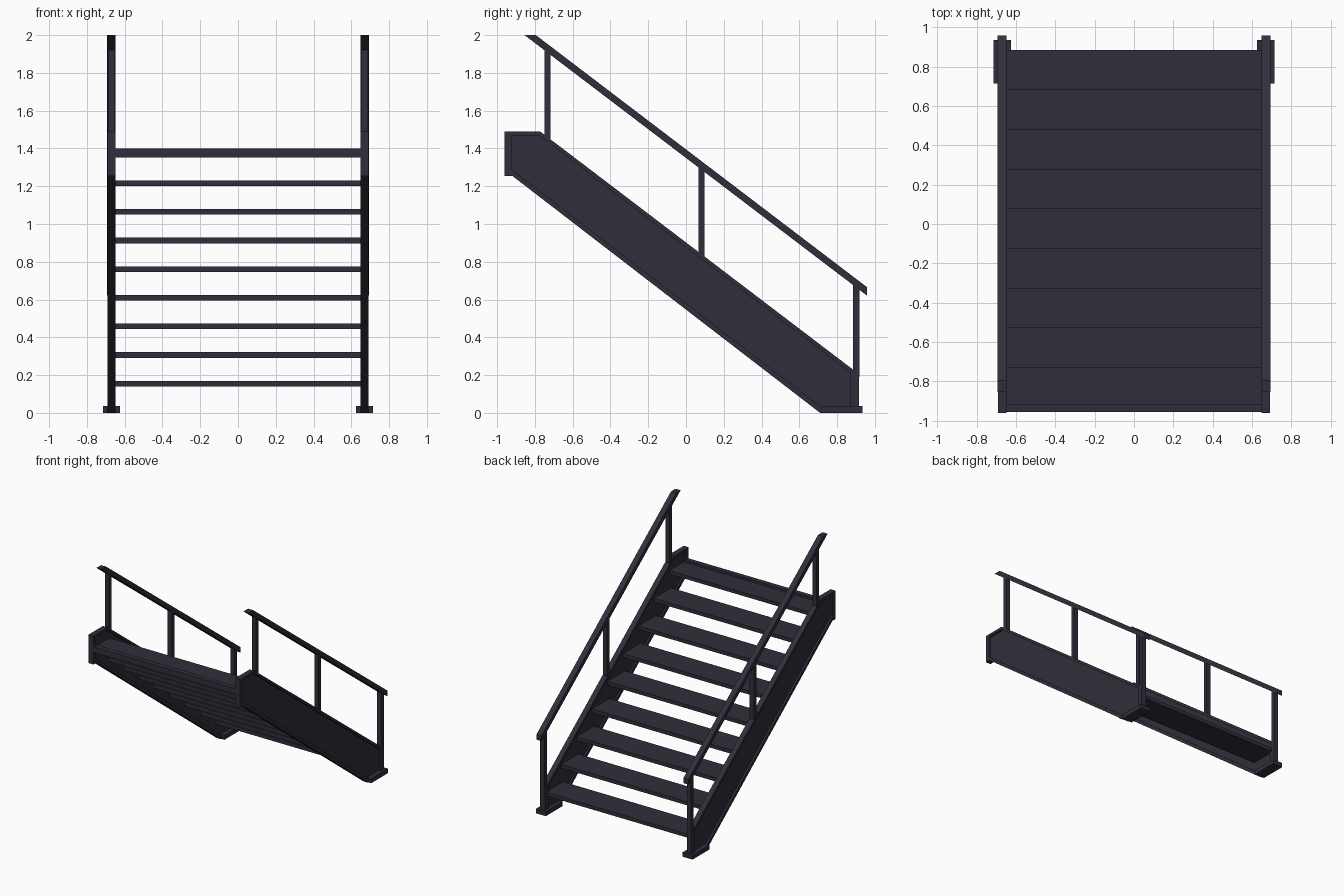
import bpy, bmesh

if "Cube" in bpy.data.objects:
    bpy.data.objects.remove(bpy.data.objects["Cube"])

mat = bpy.data.materials.new("dark_steel")
mat.diffuse_color = (0.030, 0.028, 0.043, 1)
mat.use_nodes = True
mat.node_tree.nodes["Principled BSDF"].inputs["Base Color"].default_value = mat.diffuse_color


def finish(name, bm):
    bmesh.ops.recalc_face_normals(bm, faces=bm.faces)
    me = bpy.data.meshes.new(name)
    bm.to_mesh(me)
    bm.free()
    me.materials.append(mat)
    ob = bpy.data.objects.new(name, me)
    bpy.context.collection.objects.link(ob)
    return ob


def prism(name, pts, x0, x1):
    """Extrude a (y, z) profile from x0 to x1."""
    bm = bmesh.new()
    a = [bm.verts.new((x0, y, z)) for y, z in pts]
    b = [bm.verts.new((x1, y, z)) for y, z in pts]
    bm.faces.new(a)
    bm.faces.new(b[::-1])
    n = len(pts)
    for i in range(n):
        j = (i + 1) % n
        bm.faces.new((a[i], a[j], b[j], b[i]))
    return finish(name, bm)


def ring(name, outer, inner, x0, x1):
    """Closed frame between two matching (y, z) outlines."""
    bm = bmesh.new()
    loops = [[bm.verts.new((x, y, z)) for y, z in pts]
             for pts, x in ((outer, x0), (outer, x1), (inner, x1), (inner, x0))]
    n = len(outer)
    for k in range(4):
        p, q = loops[k], loops[(k + 1) % 4]
        for i in range(n):
            j = (i + 1) % n
            bm.faces.new((p[i], p[j], q[j], q[i]))
    return finish(name, bm)


def rect(y0, y1, z0, z1):
    return [(y0, z0), (y1, z0), (y1, z1), (y0, z1)]


SLOPE = 0.761


def string_top(y):
    return 1.46 - SLOPE * (y + 0.733)


def rail_top(y):
    return 2.0 - SLOPE * (y + 0.795)


outer = [(-0.96, 1.255), (-0.96, 1.49), (-0.772, 1.49), (0.915, 0.206),
         (0.915, 0.0), (0.71, 0.0), (-0.92, 1.255)]
inner = [(-0.925, 1.29), (-0.925, 1.467), (-0.775, 1.467), (0.87, 0.213),
         (0.87, 0.035), (0.71, 0.035), (-0.90, 1.271)]

for s, side in ((-1, "left"), (1, "right")):
    # side beam: flange frame with a thin web
    ring(side + "_stringer_flange", outer, inner, s * 0.648, s * 0.692)
    prism(side + "_stringer_web", inner, s * 0.662, s * 0.676)
    # foot plate
    prism(side + "_foot_plate", rect(0.715, 0.935, 0.0, 0.037), s * 0.625, s * 0.715)
    # railing posts with sloped ends
    for i, y in enumerate((-0.75, 0.066, 0.885)):
        y1 = y + 0.033
        prism(f"{side}_post_{i + 1}",
              [(y, string_top(y) - 0.015), (y1, string_top(y1) - 0.015),
               (y1, rail_top(y1) - 0.03), (y, rail_top(y) - 0.03)],
              s * 0.651, s * 0.689)
    # handrail, cut level at the top and plumb at the bottom
    prism(side + "_handrail",
          [(-0.855, 2.0), (-0.795, 2.0), (0.957, rail_top(0.957)),
           (0.957, rail_top(0.957) - 0.045)],
          s * 0.648, s * 0.694)

# nine open treads, climbing toward the front
for i in range(9):
    back = 0.885 - 0.2017 * i
    top = 0.17 + 0.1515 * i
    prism(f"tread_{i + 1}", rect(back - 0.225, back, top - 0.03, top), -0.665, 0.665)

# raised lip on the front of the top tread
prism("top_tread_lip", rect(-0.956, -0.915, 1.355, 1.40), -0.655, 0.655)
